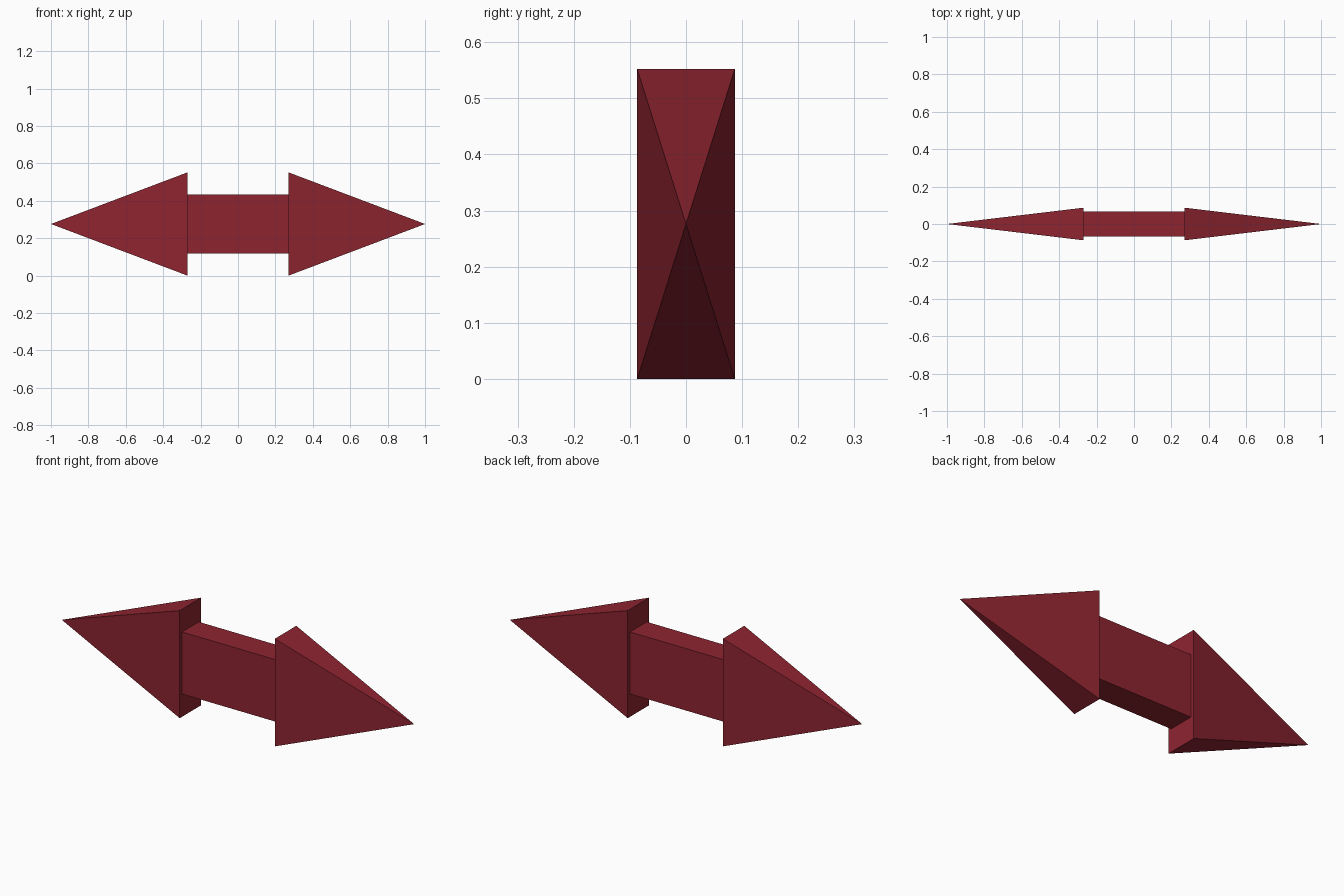
import bpy
import bmesh
from math import pi, sqrt
from mathutils import Matrix

if "Cube" in bpy.data.objects:
    bpy.data.objects.remove(bpy.data.objects["Cube"], do_unlink=True)

MID_Z = 0.276            # height of the long axis
HEAD_START, TIP = 0.27, 1.0

red = bpy.data.materials.new("dark red")
red.use_nodes = True
colour = (0.27, 0.018, 0.03, 1)
red.diffuse_color = colour
red.node_tree.nodes["Principled BSDF"].inputs["Base Color"].default_value = colour


def add_part(name, bm):
    bmesh.ops.recalc_face_normals(bm, faces=bm.faces)
    mesh = bpy.data.meshes.new(name)
    bm.to_mesh(mesh)
    bm.free()
    mesh.materials.append(red)
    obj = bpy.data.objects.new(name, mesh)
    obj.location.z = MID_Z
    bpy.context.collection.objects.link(obj)


def arrow_head(name, side):
    # Four-sided pyramid, turned square and laid on its side
    bm = bmesh.new()
    bmesh.ops.create_cone(bm, cap_ends=True, segments=4, radius1=sqrt(2),
                          radius2=0, depth=TIP - HEAD_START)
    bmesh.ops.remove_doubles(bm, verts=bm.verts, dist=0.0001)
    turn = Matrix.Rotation(side * pi / 2, 4, "Y") @ Matrix.Rotation(pi / 4, 4, "Z")
    place = Matrix.Translation((side * (TIP + HEAD_START) / 2, 0, 0))
    size = Matrix.Diagonal((1, 0.087, MID_Z, 1))
    bm.transform(place @ size @ turn)
    add_part(name, bm)


# Central bar
bar = bmesh.new()
bmesh.ops.create_cube(bar, size=2)
bar.transform(Matrix.Diagonal((HEAD_START, 0.068, 0.159, 1)))
add_part("shaft", bar)

# Pointed ends
arrow_head("left_arrow_head", 1)
arrow_head("right_arrow_head", -1)
